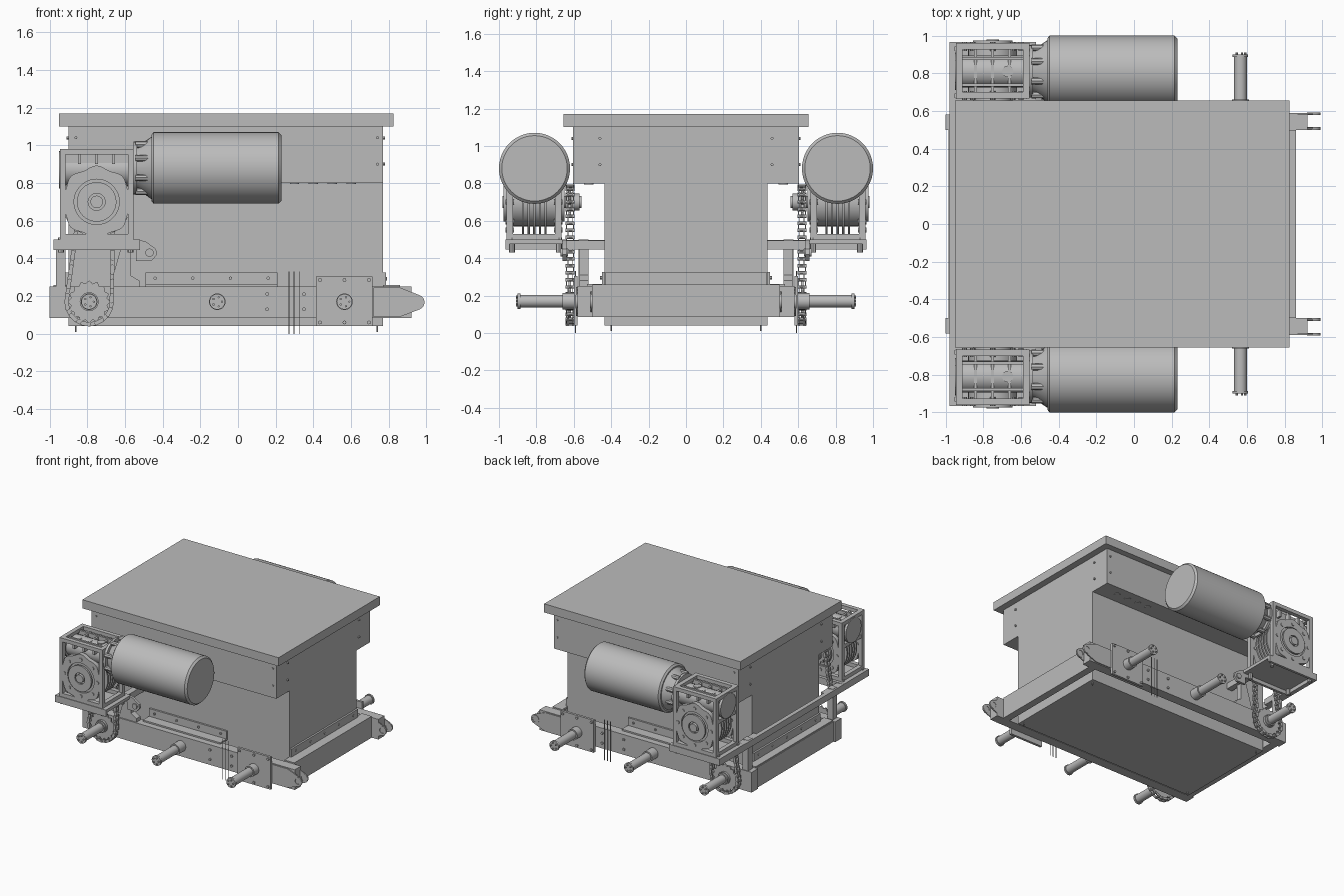
import bpy, bmesh
from math import pi, sin, cos, radians
from mathutils import Matrix, Vector

cube = bpy.data.objects.get("Cube")
if cube:
    bpy.data.objects.remove(cube)

grey = bpy.data.materials.new("machine grey")
grey.use_nodes = True
grey.diffuse_color = (0.5, 0.5, 0.5, 1)
grey.node_tree.nodes["Principled BSDF"].inputs["Base Color"].default_value = (0.5, 0.5, 0.5, 1)

AXES = {"x": Matrix.Rotation(pi / 2, 4, "Y"), "y": Matrix.Rotation(-pi / 2, 4, "X"), "z": Matrix()}


class Part:
    """Collects solids in one mesh; s = -1 mirrors across the y axis."""
    def __init__(self, name, s=1):
        self.name, self.s, self.bm = name, s, bmesh.new()

    def box(self, x0, x1, y0, y1, z0, z1):
        c = Vector((x0 + x1, y0 + y1, z0 + z1)) / 2
        m = Matrix.Translation(c) @ Matrix.Diagonal((x1 - x0, y1 - y0, z1 - z0, 1))
        bmesh.ops.create_cube(self.bm, size=1, matrix=m)

    def rod(self, axis, start, length, r, r2=None, n=24):
        """Cylinder or cone running from start along the positive axis."""
        m = Matrix.Translation(start) @ AXES[axis] @ Matrix.Translation((0, 0, length / 2))
        bmesh.ops.create_cone(self.bm, cap_ends=True, segments=n, radius1=r,
                              radius2=r if r2 is None else r2, depth=length, matrix=m)

    def prism(self, outline, y0, y1, hole=None):
        """Extrude an x-z outline along y; hole is a matching inner outline."""
        loops = [outline] + ([hole] if hole else [])
        rings = [[[self.bm.verts.new((x, y, z)) for x, z in lp] for y in (y0, y1)] for lp in loops]
        n = len(outline)
        for a, b in rings:
            for i in range(n):
                j = (i + 1) % n
                self.bm.faces.new((a[i], a[j], b[j], b[i]))
        for k in (0, 1):
            if hole:
                o, h = rings[0][k], rings[1][k]
                for i in range(n):
                    j = (i + 1) % n
                    self.bm.faces.new((o[i], o[j], h[j], h[i]))
            else:
                self.bm.faces.new(rings[0][k])

    def done(self, smooth=True):
        if self.s < 0:
            bmesh.ops.scale(self.bm, vec=(1, -1, 1), verts=self.bm.verts)
        bmesh.ops.recalc_face_normals(self.bm, faces=self.bm.faces)
        mesh = bpy.data.meshes.new(self.name)
        self.bm.to_mesh(mesh)
        self.bm.free()
        mesh.materials.append(grey)
        ob = bpy.data.objects.new(self.name, mesh)
        bpy.context.collection.objects.link(ob)
        if smooth:
            bpy.ops.object.select_all(action="DESELECT")
            ob.select_set(True)
            bpy.context.view_layer.objects.active = ob
            bpy.ops.object.shade_smooth_by_angle(angle=radians(35))
        return ob


def circle(cx, cz, r, n=24, wave=0.0, lobes=8):
    return [(cx + (r + wave * cos(lobes * t)) * cos(t), cz + (r + wave * cos(lobes * t)) * sin(t))
            for t in (2 * pi * i / n for i in range(n))]


def square(cx, cz, h, n=24):
    pts = [(cos(2 * pi * i / n), sin(2 * pi * i / n)) for i in range(n)]
    return [(cx + h * a / max(abs(a), abs(b)), cz + h * b / max(abs(a), abs(b))) for a, b in pts]


# Hopper body and lid
p = Part("lid")
p.box(-0.95, 0.825, -0.655, 0.655, 1.1, 1.17)
p.done(False)
p = Part("hopper_body")
p.box(-0.9, 0.77, -0.605, 0.605, 0.8, 1.1)
p.box(-0.9, 0.77, -0.435, 0.435, 0.04, 0.8)
p.done(False)

# Hopper fasteners and underside ports
p = Part("body_bolts")
for s in (-1, 1):
    for x in (-0.86, 0.74):
        for z in (0.9, 1.04):
            p.rod("y", (x, s * 0.605 - 0.008, z), 0.016, 0.008, n=8)
        p.rod("z", (x, s * 0.4, 0.01), 0.04, 0.004, n=8)
    for x in (-0.91, 0.76):
        for z in (0.9, 1.04):
            p.rod("x", (x, s * 0.46, z), 0.02, 0.008, n=8)
    for x in (0.3, 0.4, 0.5, 0.6):
        p.rod("z", (x, s * 0.52, 0.795), 0.01, 0.025)
p.done()

# End beams and the angle flanges around the hopper
p = Part("end_beams")
p.box(0.8, 0.86, -0.5, 0.5, 0.085, 0.25)
p.box(-0.985, -0.92, -0.5, 0.5, 0.085, 0.25)
p.done(False)
p = Part("end_flanges")
for x0, x1, f0, f1 in ((0.77, 0.785, 0.77, 0.86), (-0.915, -0.9, -0.98, -0.9)):
    p.box(x0, x1, -0.43, 0.43, 0.25, 0.325)
    p.box(f0, f1, -0.5, 0.5, 0.245, 0.26)
    for i in range(5):
        p.rod("x", (x0 - 0.005, -0.37 + i * 0.185, 0.293), 0.025, 0.009, n=8)
p.done()

# Everything that appears on both flanks
for side, s in (("left", 1), ("right", -1)):
    def part(name):
        return Part(f"{side}_{name}", s)

    # Frame rail with side flange
    p = part("rail")
    p.box(-1.0, 0.92, 0.5, 0.58, 0.085, 0.25)
    p.box(-0.49, 0.21, 0.435, 0.45, 0.25, 0.325)
    p.box(-0.49, 0.21, 0.435, 0.53, 0.25, 0.262)
    for x in (-0.44, -0.24, -0.04, 0.16):
        p.rod("y", (x, 0.445, 0.295), 0.015, 0.009, n=8)
    for x in (0.155, 0.35):
        for z in (0.13, 0.21):
            p.rod("y", (x, 0.575, z), 0.015, 0.01, n=8)
    for x in (0.27, 0.297, 0.325):
        p.rod("z", (x, 0.59, 0), 0.33, 0.003, n=6)
    p.done()

    # Hitch lugs, two plates with an eye
    p = part("hitch_lugs")
    nose = [(0.95 + 0.04 * cos(t), 0.167 + 0.04 * sin(t)) for t in
            (radians(a) for a in range(-70, 71, 20))]
    for y in (0.503, 0.581):
        p.prism([(0.72, 0.09), (0.86, 0.09)] + nose + [(0.86, 0.245), (0.72, 0.245)], y, y + 0.008)
        p.prism(circle(0.953, 0.167, 0.036), y - 0.003, y + 0.011, circle(0.953, 0.167, 0.022))
    p.done()

    # Axle stubs and bolted axle plate
    p = part("axle_plate")
    p.box(0.415, 0.715, 0.58, 0.6, 0.04, 0.305)
    for x in (0.435, 0.565, 0.695):
        for z in (0.06, 0.285):
            p.rod("y", (x, 0.595, z), 0.015, 0.01, n=8)
    p.done()
    p = part("axle_stubs")
    for x in (-0.79, -0.11, 0.565):
        p.rod("y", (x, 0.56, 0.17), 0.1, 0.044)
        p.rod("y", (x, 0.66, 0.17), 0.225, 0.034)
        p.rod("y", (x, 0.885, 0.17), 0.015, 0.041)
        for i in range(5):
            t = 2 * pi * i / 5
            p.rod("y", (x + 0.025 * cos(t), 0.9, 0.17 + 0.025 * sin(t)), 0.01, 0.006, n=8)
    p.done()

    # Motor: turned body with rounded tail and tapered nose
    p = part("motor")
    p.rod("x", (-0.46, 0.81, 0.88), 0.012, 0.175, 0.19, 48)
    p.rod("x", (-0.448, 0.81, 0.88), 0.663, 0.19, n=48)
    p.rod("x", (0.215, 0.81, 0.88), 0.015, 0.19, 0.175, 48)
    p.rod("x", (-0.54, 0.81, 0.88), 0.08, 0.11, 0.165, 32)
    p.rod("x", (-0.555, 0.81, 0.88), 0.02, 0.14, n=32)
    for i in range(8):
        t = pi / 4 * i + pi / 8
        p.rod("x", (-0.545, 0.81 + 0.135 * cos(t), 0.88 + 0.135 * sin(t)), 0.085, 0.018, n=8)
    p.done()

    # Gearbox: two framed flanges, a finned drum and a worm housing
    p = part("gearbox")
    for y0, y1, tip in ((0.665, 0.7, 0.65), (0.925, 0.96, 0.96)):
        p.box(-0.945, -0.555, y0, y1, 0.5, 0.53)
        p.box(-0.945, -0.555, y0, y1, 0.95, 0.98)
        p.box(-0.945, -0.915, y0, y1, 0.53, 0.95)
        p.box(-0.585, -0.555, y0, y1, 0.53, 0.95)
        p.prism(circle(-0.75, 0.7, 0.185, 64, 0.008), y0, y1, circle(-0.75, 0.7, 0.12, 64))
        p.prism(circle(-0.75, 0.7, 0.105, 32), tip, tip + 0.015, circle(-0.75, 0.7, 0.045, 32))
        for i in range(8):
            t = pi / 4 * i
            p.rod("y", (-0.75 + 0.15 * cos(t), y0 - 0.006, 0.7 + 0.15 * sin(t)), 0.047, 0.014, n=8)
    p.rod("y", (-0.75, 0.68, 0.7), 0.26, 0.13, n=32)
    for i in range(5):
        p.rod("y", (-0.75, 0.745 + i * 0.03, 0.7), 0.012, 0.185, n=32)
    p.rod("x", (-0.94, 0.81, 0.87), 0.39, 0.085)
    p.rod("x", (-0.95, 0.81, 0.87), 0.02, 0.1)
    p.box(-0.94, -0.91, 0.7, 0.925, 0.76, 0.79)
    for x in (-0.945, -0.59):
        p.box(x, x + 0.035, 0.7, 0.925, 0.5, 0.53)
        p.box(x, x + 0.035, 0.7, 0.925, 0.95, 0.98)
    for y in (0.73, 0.87):
        p.box(-0.92, -0.58, y, y + 0.016, 0.86, 0.965)
    for x in (-0.84, -0.75, -0.66):
        p.box(x - 0.008, x + 0.008, 0.7, 0.925, 0.9, 0.955)
    p.rod("z", (-0.67, 0.81, 0.94), 0.02, 0.03)
    p.rod("y", (-0.75, 0.56, 0.7), 0.42, 0.033)
    p.rod("y", (-0.75, 0.57, 0.7), 0.03, 0.045)
    p.done()

    # Platform under the gearbox, posts and gusset
    p = part("platform")
    p.box(-0.98, -0.52, 0.64, 0.965, 0.475, 0.5)
    for y in (0.64, 0.945):
        p.box(-0.98, -0.52, y, y + 0.02, 0.445, 0.475)
    for x in (-0.94, -0.57):
        p.box(x - 0.025, x + 0.025, 0.435, 0.66, 0.445, 0.495)
        for y in (0.68, 0.93):
            p.rod("z", (x, y, 0.43), 0.08, 0.016, n=8)
    p.box(-0.965, -0.915, 0.52, 0.575, 0.25, 0.5)
    p.prism([(-0.68, 0.25), (-0.52, 0.25), (-0.52, 0.28), (-0.57, 0.31), (-0.57, 0.46), (-0.62, 0.46)],
            0.52, 0.57)
    p.prism([(-0.54, 0.5), (-0.49, 0.49), (-0.435, 0.45), (-0.43, 0.42), (-0.46, 0.385), (-0.54, 0.385)],
            0.64, 0.66)
    p.rod("y", (-0.47, 0.63, 0.43), 0.04, 0.022)
    p.done()

    # Sprockets and roller chain
    p = part("sprockets")
    for x, z, r in ((-0.79, 0.17, 0.105), (-0.75, 0.7, 0.075)):
        p.prism(circle(x, z, r, 64, 0.008, 16), 0.615, 0.627)
        p.rod("y", (x, 0.595, z), 0.05, 0.05)
    p.done()
    p = part("chain")
    low, high = Vector((-0.79, 0, 0.17)), Vector((-0.75, 0, 0.7))
    path = [low + 0.12 * Vector((cos(t), 0, sin(t))) for t in (pi - pi * i / -10 for i in range(11))]
    top = [high + 0.088 * Vector((cos(t), 0, sin(t))) for t in (pi * i / 7 for i in range(8))]
    up = [path[-1].lerp(top[0], i / 14) for i in range(1, 14)]
    down = [top[-1].lerp(path[0], i / 14) for i in range(1, 14)]
    links = path + up + top + down
    for i, a in enumerate(links):
        b = links[(i + 1) % len(links)]
        d = b - a
        turn = Matrix.Translation((a + b) / 2) @ d.to_track_quat("X", "Y").to_matrix().to_4x4()
        off = 0.012 if i % 2 else 0.018
        for k in (-1, 1):
            m = turn.copy()
            m.translation.y = 0.62 + k * off
            size = Matrix.Diagonal((d.length * 1.25, 0.005, 0.022, 1))
            bmesh.ops.create_cube(p.bm, size=1, matrix=Matrix.Translation(m.translation)
                                  @ Matrix.Rotation(-d.to_2d().angle(Vector((1, 0)), 0) * 0, 4, "Y")
                                  @ Vector((1, 0, 0)).rotation_difference(d).to_matrix().to_4x4() @ size)
        p.rod("y", (a.x, 0.596, a.z), 0.048, 0.009, n=8)
    p.done()

# Rear cross bar joining both platforms
p = Part("cross_bar")
p.box(-0.98, -0.945, -0.965, 0.965, 0.445, 0.498)
p.done(False)
